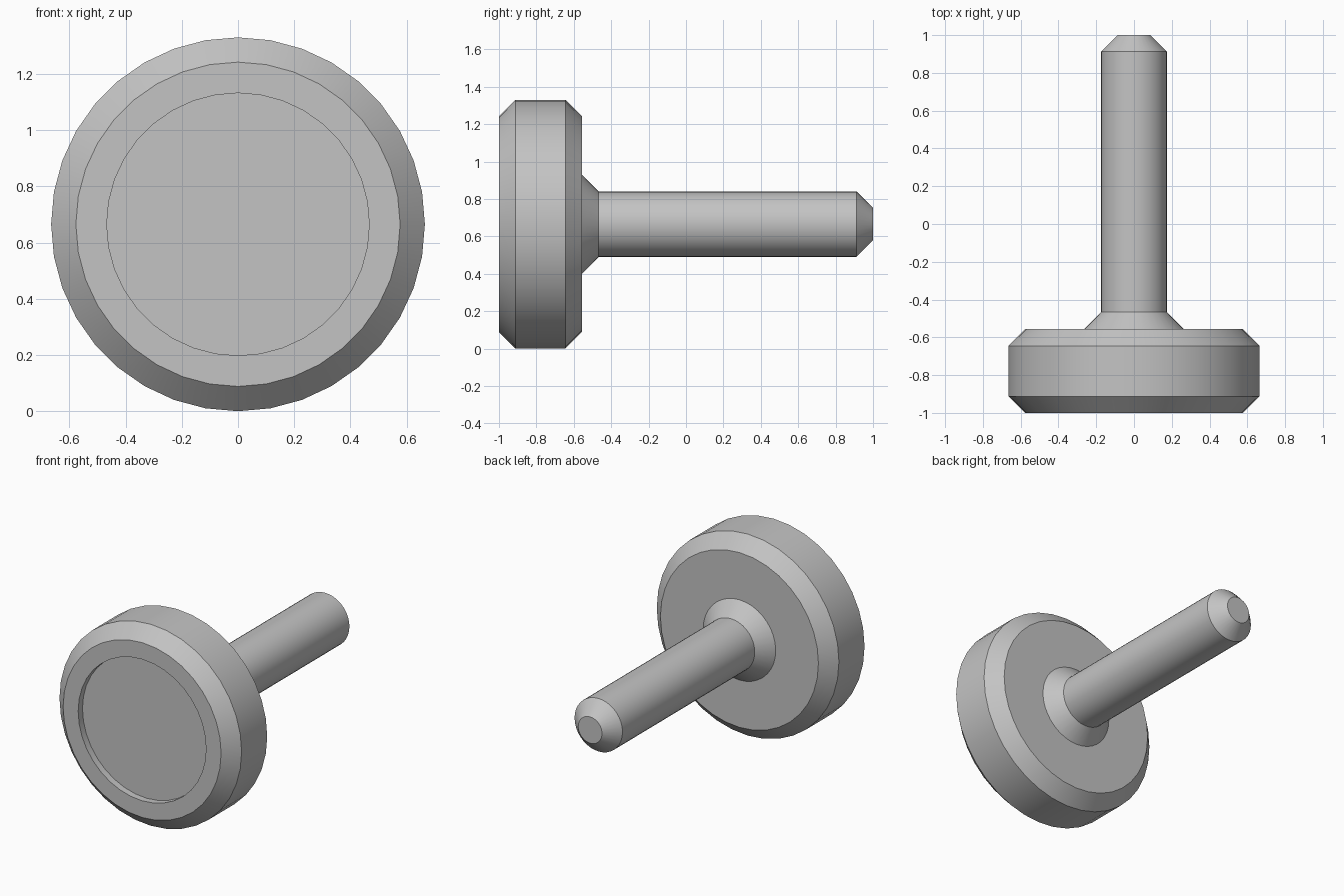
import bpy
import bmesh
import math
from mathutils import Vector, Matrix

SEGMENTS = 36
AXIS_HEIGHT = 0.665

default = bpy.data.objects.get("Cube")
if default:
    bpy.data.objects.remove(default, do_unlink=True)

# Single plain grey for every part
grey = bpy.data.materials.new("plain_grey")
grey.use_nodes = True
colour = (0.55, 0.55, 0.55, 1)
grey.diffuse_color = colour
grey.node_tree.nodes["Principled BSDF"].inputs["Base Color"].default_value = colour


def lathe(name, profile):
    """Revolve (radius, y) points around the y axis."""
    bm = bmesh.new()
    verts = [bm.verts.new((0, y, r)) for r, y in profile]
    edges = [bm.edges.new(pair) for pair in zip(verts, verts[1:])]
    bmesh.ops.spin(bm, geom=verts + edges, cent=(0, 0, 0), axis=(0, 1, 0),
                   angle=math.tau, steps=SEGMENTS, use_duplicate=False)
    bmesh.ops.remove_doubles(bm, verts=bm.verts, dist=0.0001)
    bmesh.ops.recalc_face_normals(bm, faces=bm.faces)
    mesh = bpy.data.meshes.new(name)
    bm.to_mesh(mesh)
    bm.free()
    mesh.materials.append(grey)
    obj = bpy.data.objects.new(name, mesh)
    obj.location.z = AXIS_HEIGHT
    bpy.context.collection.objects.link(obj)
    bpy.ops.object.select_all(action="DESELECT")
    obj.select_set(True)
    bpy.context.view_layer.objects.active = obj
    bpy.ops.object.shade_smooth_by_angle(angle=math.radians(30))
    return obj


# Round head: recessed front, bevelled rims, open where the stem joins
lathe("knob_head", [
    (0, -0.955), (0.467, -0.955), (0.467, -1),
    (0.577, -1), (0.665, -0.912), (0.665, -0.645),
    (0.577, -0.557), (0.265, -0.557),
])

# Stem: flared collar, straight shaft, bevelled tip
lathe("stem", [
    (0.265, -0.557), (0.175, -0.467), (0.175, 0.912),
    (0.087, 1), (0, 1),
])
